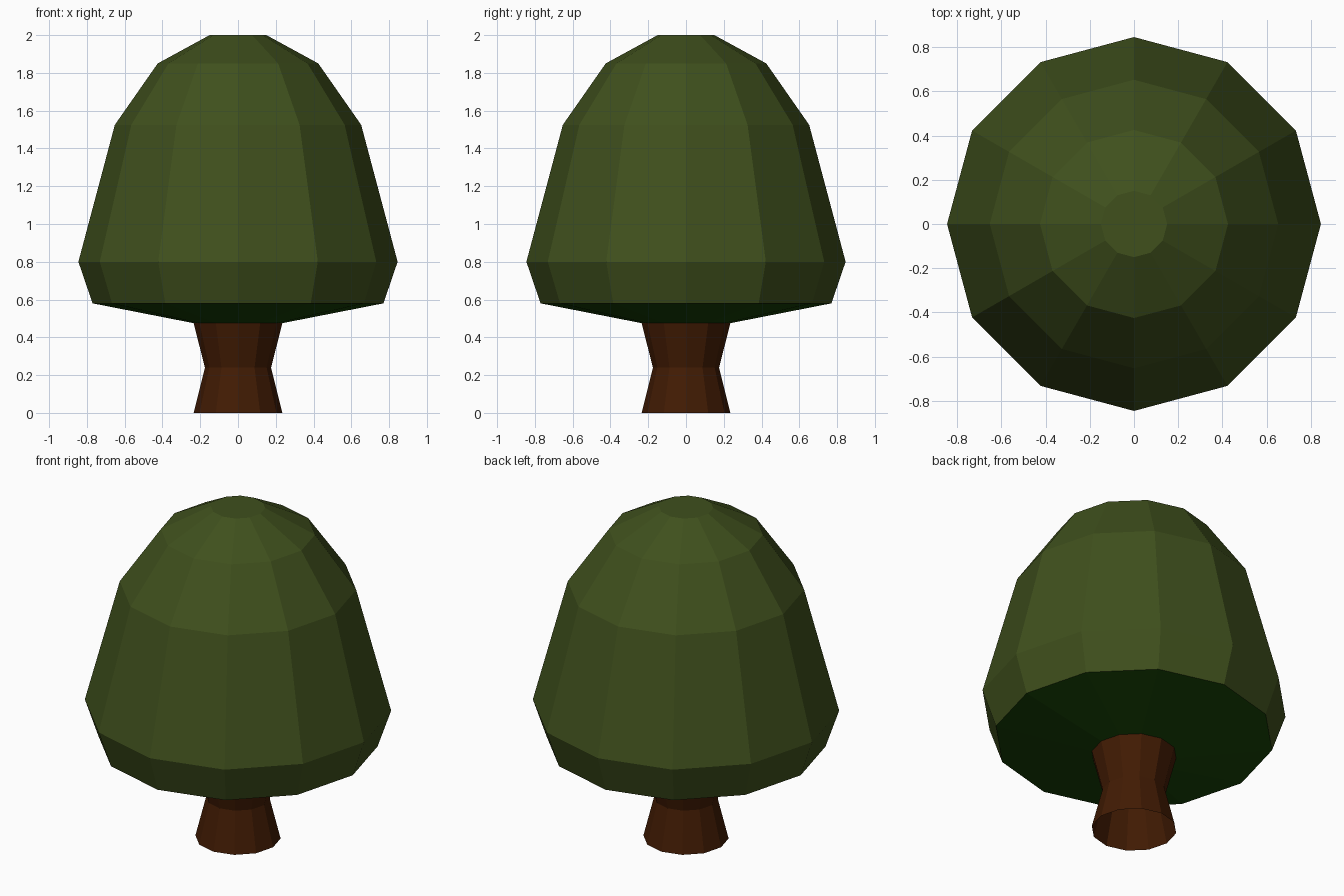
import bpy, bmesh
from math import cos, sin, tau

SIDES = 12

cube = bpy.data.objects.get("Cube")
if cube:
    bpy.data.objects.remove(cube, do_unlink=True)


def make_material(name, rgb):
    mat = bpy.data.materials.new(name)
    mat.use_nodes = True
    mat.diffuse_color = (*rgb, 1)
    mat.node_tree.nodes["Principled BSDF"].inputs["Base Color"].default_value = (*rgb, 1)
    return mat


def lathe(name, profile, mat, cap_top=False):
    """Turn a (radius, height) profile, bottom to top, into a faceted shell."""
    bm = bmesh.new()
    rings = [[bm.verts.new((r * cos(tau * i / SIDES), r * sin(tau * i / SIDES), z))
              for i in range(SIDES)] for r, z in profile]
    for low, high in zip(rings, rings[1:]):
        for i in range(SIDES):
            j = (i + 1) % SIDES
            bm.faces.new((low[i], low[j], high[j], high[i]))
    if cap_top:
        bm.faces.new(rings[-1])
    mesh = bpy.data.meshes.new(name)
    bm.to_mesh(mesh)
    bm.free()
    mesh.materials.append(mat)
    obj = bpy.data.objects.new(name, mesh)
    bpy.context.collection.objects.link(obj)
    return obj


leaf = make_material("leaf green", (0.050, 0.080, 0.012))
shade = make_material("dark underside green", (0.009, 0.058, 0.002))
bark = make_material("bark brown", (0.054, 0.011, 0.001))

# Waisted trunk, open at the foot
lathe("trunk", [(0.235, 0), (0.175, 0.24), (0.235, 0.475)], bark)

# Shallow cone under the leaves
lathe("canopy_underside", [(0.235, 0.475), (0.77, 0.58)], shade)

# Domed crown with a flat top
lathe("canopy", [(0.77, 0.58), (0.845, 0.8), (0.652, 1.525),
                 (0.425, 1.85), (0.15, 2)], leaf, cap_top=True)
